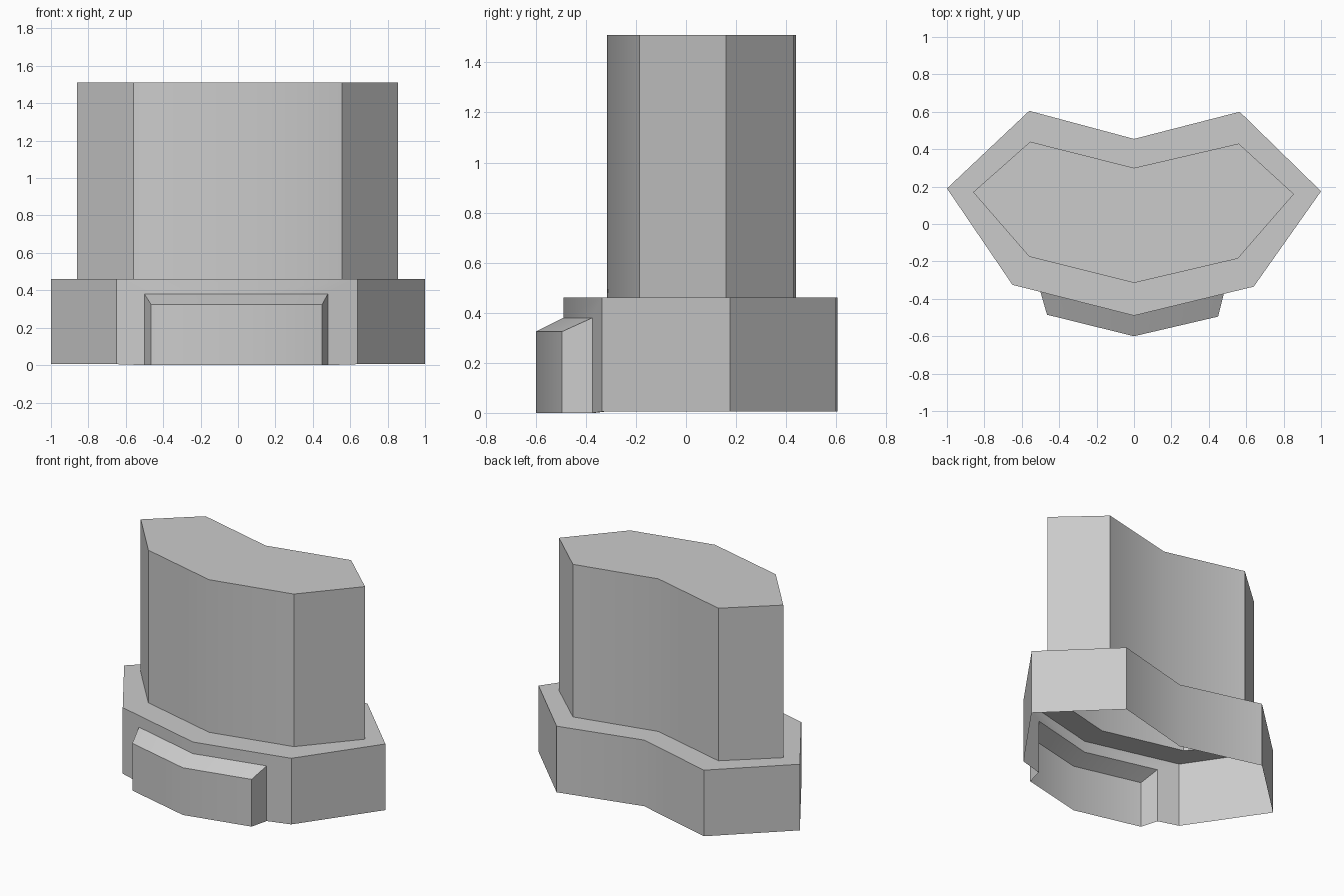
import bpy
import bmesh
import math
from mathutils import Vector

cube = bpy.data.objects.get("Cube")
if cube:
    bpy.data.objects.remove(cube, do_unlink=True)

# One plain grey for everything
grey = bpy.data.materials.new("plain grey")
grey.use_nodes = True
colour = (0.6, 0.6, 0.6, 1)
grey.diffuse_color = colour
grey.node_tree.nodes["Principled BSDF"].inputs["Base Color"].default_value = colour

# Outlines, counter-clockwise from the front middle
BASE = [(0, -.49), (.64, -.335), (1, .175), (.565, .6),
        (0, .455), (-.56, .605), (-1, .19), (-.65, -.325)]
TOWER = [(0, -.315), (.555, -.185), (.855, .16), (.56, .43),
         (0, .30), (-.555, .44), (-.86, .17), (-.56, -.175)]
FLOOR, LEDGE, TOP = .005, .46, 1.51
BLOCK_BACK, BLOCK_FRONT = .38, .325


def ring(outline, z):
    return [Vector((x, y, z)) for x, y in outline]


def band(a, b, closed=True):
    """Quads joining two rows of points."""
    n = len(a)
    return [(a[i], a[(i + 1) % n], b[(i + 1) % n], b[i])
            for i in range(n if closed else n - 1)]


def build(name, faces):
    bm = bmesh.new()
    for face in faces:
        bm.faces.new([bm.verts.new(p) for p in face])
    bmesh.ops.remove_doubles(bm, verts=bm.verts, dist=.0005)
    mesh = bpy.data.meshes.new(name)
    bm.to_mesh(mesh)
    bm.free()
    mesh.materials.append(grey)
    obj = bpy.data.objects.new(name, mesh)
    bpy.context.collection.objects.link(obj)
    bpy.ops.object.select_all(action='DESELECT')
    obj.select_set(True)
    bpy.context.view_layer.objects.active = obj
    bpy.ops.object.shade_smooth_by_angle(angle=math.radians(32))
    return obj


# Tower: walls and cap, open underneath
build("tower", band(ring(TOWER, LEDGE), ring(TOWER, TOP)) + [ring(TOWER, TOP)])

# Base: side and back walls plus the ledge around the tower
low, high = ring(BASE, FLOOR), ring(BASE, LEDGE)
base_faces = band(low[1:], high[1:], closed=False)
base_faces += band(high, ring(TOWER, LEDGE))

# Base front: two walls notched where the block opens into the base
middle = Vector((0, BASE[0][1], BLOCK_BACK))
notch = {}
for corner, x in ((1, .48), (7, -.5)):
    foot = low[0].lerp(low[corner], x / BASE[corner][0])
    foot.z = 0
    head = Vector((foot.x, foot.y, BLOCK_BACK))
    notch[corner] = (foot, head)
    wall = [foot, low[corner], high[corner], high[0], middle, head]
    base_faces.append(wall if corner == 1 else wall[::-1])
build("base", base_faces)

# Front block: hollow shell with a sloping top and splayed ends
FACE = [(-.465, -.485), (0, -.6), (.45, -.495)]
foot, head = ring(FACE, 0), ring(FACE, BLOCK_FRONT)
back_head = [notch[7][1], middle, notch[1][1]]
build("front_block", band(foot, head, closed=False)
      + band(head, back_head, closed=False)
      + [(notch[7][0], foot[0], head[0], notch[7][1]),
         (foot[2], notch[1][0], notch[1][1], head[2])])
